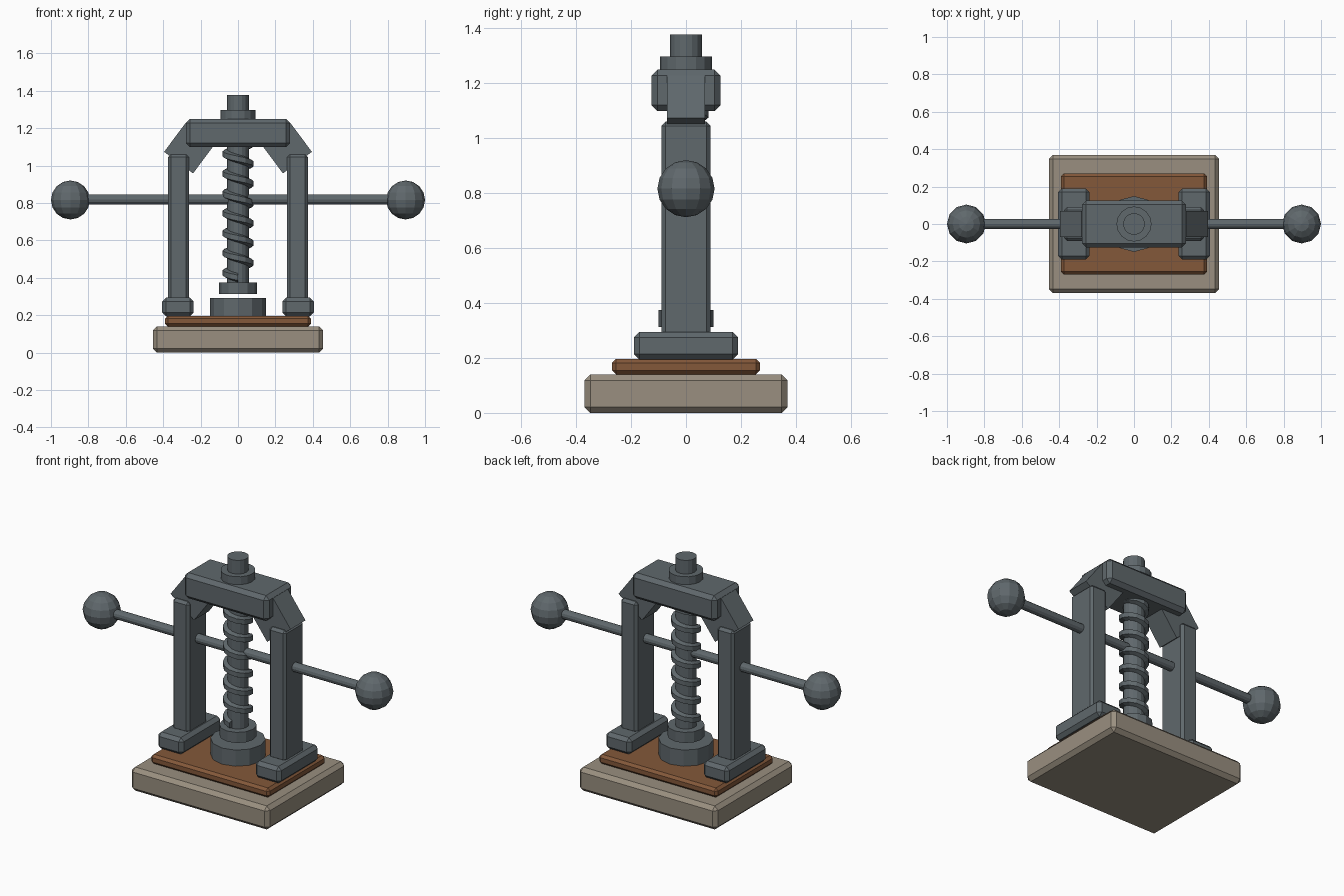
import bpy, bmesh
from math import pi, sin, cos, radians
from mathutils import Matrix, Vector

cube = bpy.data.objects.get("Cube")
if cube:
    bpy.data.objects.remove(cube, do_unlink=True)


def material(name, rgb):
    m = bpy.data.materials.new(name)
    m.use_nodes = True
    m.diffuse_color = (*rgb, 1)
    m.node_tree.nodes["Principled BSDF"].inputs["Base Color"].default_value = (*rgb, 1)
    return m


iron = material("dark iron", (0.115, 0.138, 0.150))
stone = material("warm stone", (0.32, 0.275, 0.215))
wood = material("brown wood", (0.23, 0.098, 0.042))


def finish(name, bm, mat):
    bmesh.ops.recalc_face_normals(bm, faces=bm.faces)
    me = bpy.data.meshes.new(name)
    bm.to_mesh(me)
    bm.free()
    me.materials.append(mat)
    ob = bpy.data.objects.new(name, me)
    bpy.context.collection.objects.link(ob)
    return ob


def box(name, centre, size, mat, chamfer=0.0, tilt=0.0):
    bm = bmesh.new()
    bmesh.ops.create_cube(bm, size=1)
    bmesh.ops.scale(bm, vec=size, verts=bm.verts)
    bmesh.ops.rotate(bm, matrix=Matrix.Rotation(tilt, 3, "Y"), verts=bm.verts)
    bmesh.ops.translate(bm, vec=centre, verts=bm.verts)
    if chamfer:
        bmesh.ops.bevel(bm, geom=bm.edges[:], offset=chamfer, segments=1,
                        affect="EDGES")
    return finish(name, bm, mat)


def cylinder(name, radius, low, high, sides, along_x=False, z=0.0):
    bm = bmesh.new()
    bmesh.ops.create_cone(bm, cap_ends=True, segments=sides, radius1=radius,
                          radius2=radius, depth=high - low)
    bmesh.ops.translate(bm, vec=(0, 0, (low + high) / 2), verts=bm.verts)
    if along_x:
        bmesh.ops.rotate(bm, matrix=Matrix.Rotation(pi / 2, 3, "Y"), verts=bm.verts)
        bmesh.ops.translate(bm, vec=(0, 0, z), verts=bm.verts)
    return finish(name, bm, iron)


def thread(name, bottom, top, pitch, sides):
    # left-handed ridge wound around the screw
    section = [(0.05, -0.026), (0.082, -0.014), (0.082, 0.014), (0.05, 0.026)]
    bm = bmesh.new()
    rings = []
    for i in range(int((top - bottom) / pitch * sides) + 1):
        a = -pi / 2 - 2 * pi * i / sides
        z = bottom + pitch * i / sides
        rings.append([bm.verts.new((r * cos(a), r * sin(a), z + h))
                      for r, h in section])
    for p, q in zip(rings, rings[1:]):
        for k in range(4):
            n = (k + 1) % 4
            bm.faces.new((p[k], p[n], q[n], q[k]))
    bm.faces.new(rings[0])
    bm.faces.new(rings[-1])
    return finish(name, bm, iron)


# base
box("base", (0, 0, 0.07), (0.91, 0.74, 0.14), stone, 0.022)
box("wood_bed", (0, 0, 0.168), (0.78, 0.54, 0.056), wood, 0.015)

# frame
for side, s in (("left", 1), ("right", -1)):
    box(side + "_foot", (s * 0.321, 0, 0.244), (0.168, 0.38, 0.1), iron, 0.02)
    box(side + "_post", (s * 0.318, 0, 0.67), (0.11, 0.18, 0.78), iron, 0.015)
    box(side + "_brace", (s * 0.26, 0, 1.093), (0.193, 0.14, 0.193), iron,
        tilt=s * radians(53.2))
    bm = bmesh.new()
    bmesh.ops.create_uvsphere(bm, u_segments=12, v_segments=8, radius=0.104)
    bmesh.ops.translate(bm, vec=Vector((s * 0.896, 0, 0.816)), verts=bm.verts)
    finish(side + "_handle_ball", bm, iron)
box("top_beam", (0, 0, 1.174), (0.556, 0.25, 0.152), iron, 0.022)

# screw and press plates
cylinder("screw_shaft", 0.058, 0.32, 1.378, 16)
cylinder("screw_nut", 0.094, 1.24, 1.297, 16)
cylinder("screw_collar", 0.101, 0.312, 0.375, 12)
cylinder("press_pad", 0.149, 0.19, 0.292, 12)
thread("screw_thread", 0.40, 1.12, 0.106, 12)

# handle
cylinder("handle_bar", 0.027, -0.84, 0.84, 12, along_x=True, z=0.818)
